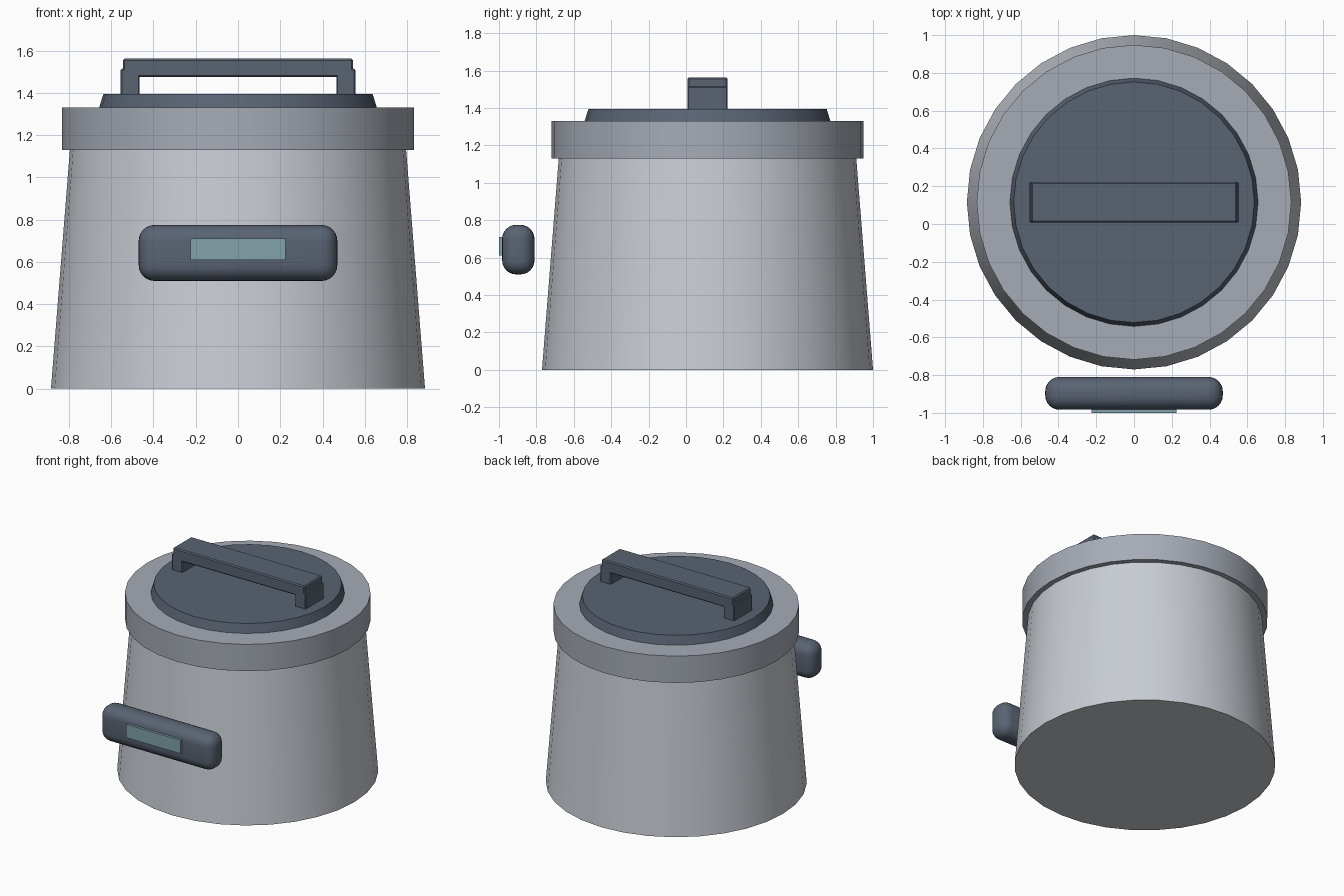
import bpy

if "Cube" in bpy.data.objects:
    bpy.data.objects.remove(bpy.data.objects["Cube"])

CY = 0.115  # centre of the pot in y


def material(name, rgb):
    m = bpy.data.materials.new(name)
    m.diffuse_color = (*rgb, 1)
    m.use_nodes = True
    m.node_tree.nodes["Principled BSDF"].inputs["Base Color"].default_value = m.diffuse_color
    return m


STEEL = material("steel", (0.58, 0.61, 0.66))
BAND = material("band", (0.38, 0.41, 0.47))
DARK = material("dark_plastic", (0.10, 0.125, 0.17))
GLASS = material("glass", (0.22, 0.36, 0.40))


def finish(name, mat, smooth=True):
    o = bpy.context.object
    o.name = name
    o.data.materials.append(mat)
    if smooth:
        bpy.ops.object.shade_smooth_by_angle(angle=0.6)
    return o


def cone(name, r0, r1, z0, z1, mat):
    bpy.ops.mesh.primitive_cone_add(vertices=32, radius1=r0, radius2=r1,
                                    depth=z1 - z0, location=(0, CY, (z0 + z1) / 2))
    return finish(name, mat)


def box(name, x, y, z, mat, bevel=0, segments=1):
    lo, hi = zip(x, y, z)
    bpy.ops.mesh.primitive_cube_add(size=1, location=[(a + b) / 2 for a, b in zip(lo, hi)])
    bpy.context.object.scale = [b - a for a, b in zip(lo, hi)]
    bpy.ops.object.transform_apply(location=False, rotation=False, scale=True)
    if bevel:
        m = bpy.context.object.modifiers.new("bevel", "BEVEL")
        m.width, m.segments = bevel, segments
        bpy.ops.object.modifier_apply(modifier="bevel")
    return finish(name, mat, smooth=bevel > 0)


# Tapered pot, collar and lid
cone("pot_body", 0.885, 0.79, 0, 1.2, STEEL)
cone("collar", 0.833, 0.833, 1.13, 1.33, BAND)
cone("lid", 0.657, 0.637, 1.33, 1.395, DARK)

# Lid handle: two posts and a grip bar
for side, s in (("left", -1), ("right", 1)):
    box(f"handle_post_{side}", sorted((s * 0.465, s * 0.555)), (CY - 0.108, CY + 0.108),
        (1.33, 1.515), DARK, 0.006)
box("handle_grip", (-0.545, 0.545), (CY - 0.108, CY + 0.108), (1.475, 1.562), DARK, 0.008)

# Front control panel with its display
box("control_panel", (-0.47, 0.47), (-0.983, -0.81), (0.51, 0.775), DARK, 0.075, 6)
box("display", (-0.225, 0.225), (-1.0, -0.95), (0.61, 0.71), GLASS)
